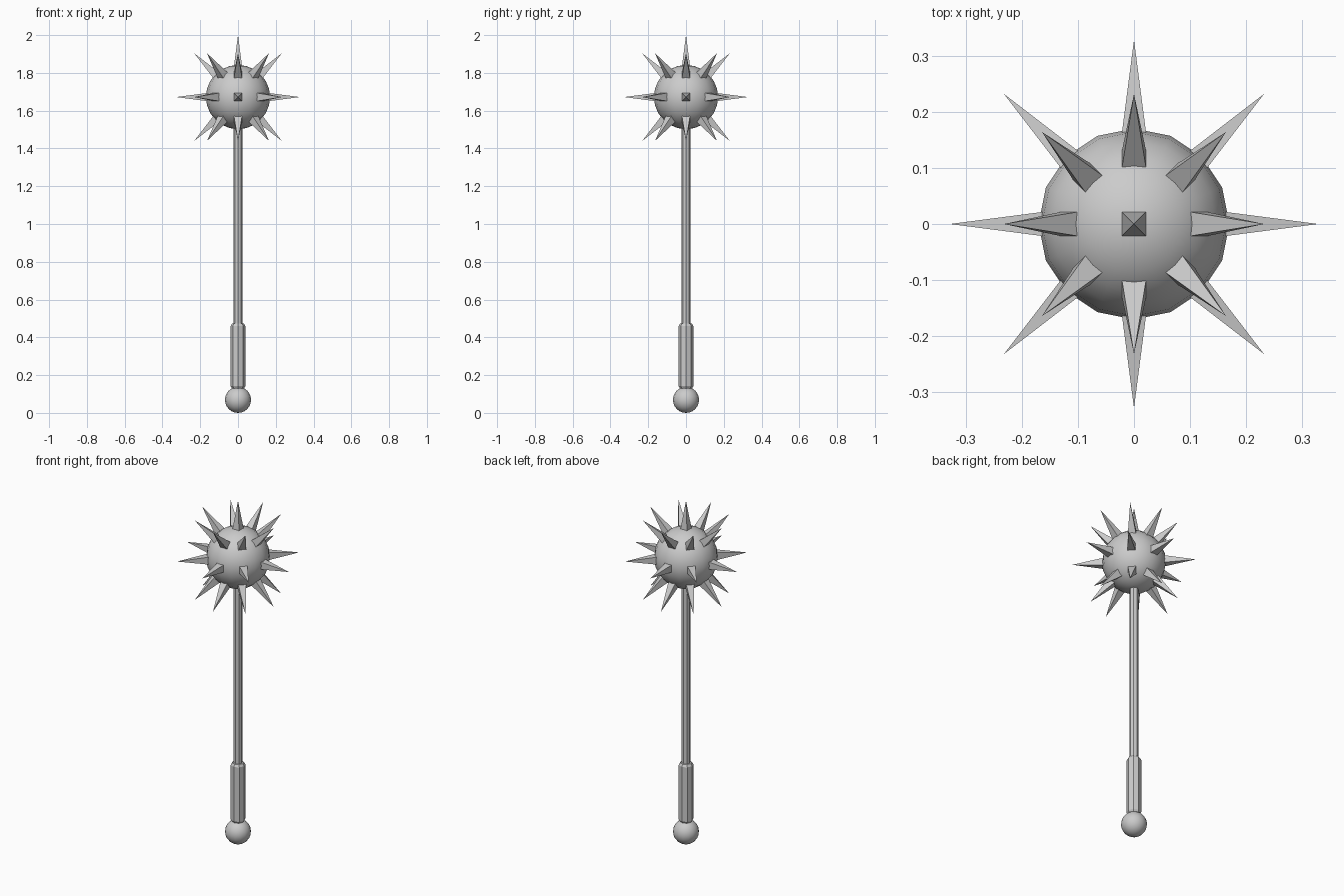
import bpy, bmesh, math
from mathutils import Vector, Matrix

if "Cube" in bpy.data.objects:
    bpy.data.objects.remove(bpy.data.objects["Cube"])

HEAD_Z = 1.672


def lathe(name, profile, sides):
    """Closed faceted solid from (radius, z) rings."""
    bm = bmesh.new()
    rings = [[bm.verts.new((r * math.cos(2 * math.pi * i / sides),
                            r * math.sin(2 * math.pi * i / sides), z))
              for i in range(sides)] for r, z in profile]
    for a, b in zip(rings, rings[1:]):
        for i in range(sides):
            j = (i + 1) % sides
            bm.faces.new((a[i], a[j], b[j], b[i]))
    bm.faces.new(rings[0][::-1])
    bm.faces.new(rings[-1])
    return finish(name, bm)


def finish(name, bm):
    mesh = bpy.data.meshes.new(name)
    bm.to_mesh(mesh)
    bm.free()
    obj = bpy.data.objects.new(name, mesh)
    bpy.context.collection.objects.link(obj)
    return obj


def ball(name, radius, z, segments, rings):
    bpy.ops.mesh.primitive_uv_sphere_add(segments=segments, ring_count=rings,
                                         radius=radius, location=(0, 0, z))
    bpy.context.object.name = name
    bpy.ops.object.shade_smooth()


# Pommel, grip with chamfered ends, shaft, head
ball("pommel", 0.069, 0.069, 16, 12)
lathe("grip", [(0.032, 0.13), (0.039, 0.142), (0.039, 0.46), (0.031, 0.473)], 8)
lathe("shaft", [(0.023, 0.14), (0.023, 1.55)], 8)
ball("head", 0.17, HEAD_Z, 16, 12)

# Square spikes: one on top, three rows of eight around the head
BASE, TIP, HALF = 0.14, 0.328, 0.0245
bm = bmesh.new()


def add_spike(azimuth, elevation):
    turn = (Matrix.Translation((0, 0, HEAD_Z)) @ Matrix.Rotation(azimuth, 4, 'Z')
            @ Matrix.Rotation(-elevation, 4, 'Y'))
    base = [bm.verts.new(turn @ Vector((BASE, y * HALF, z * HALF)))
            for y, z in ((-1, -1), (1, -1), (1, 1), (-1, 1))]
    tip = bm.verts.new(turn @ Vector((TIP, 0, 0)))
    bm.faces.new(base[::-1])
    for i in range(4):
        bm.faces.new((base[i], base[(i + 1) % 4], tip))


add_spike(0, math.pi / 2)
for elevation in (-45, 0, 45):
    for k in range(8):
        add_spike(math.radians(45 * k), math.radians(elevation))
finish("spikes", bm)
